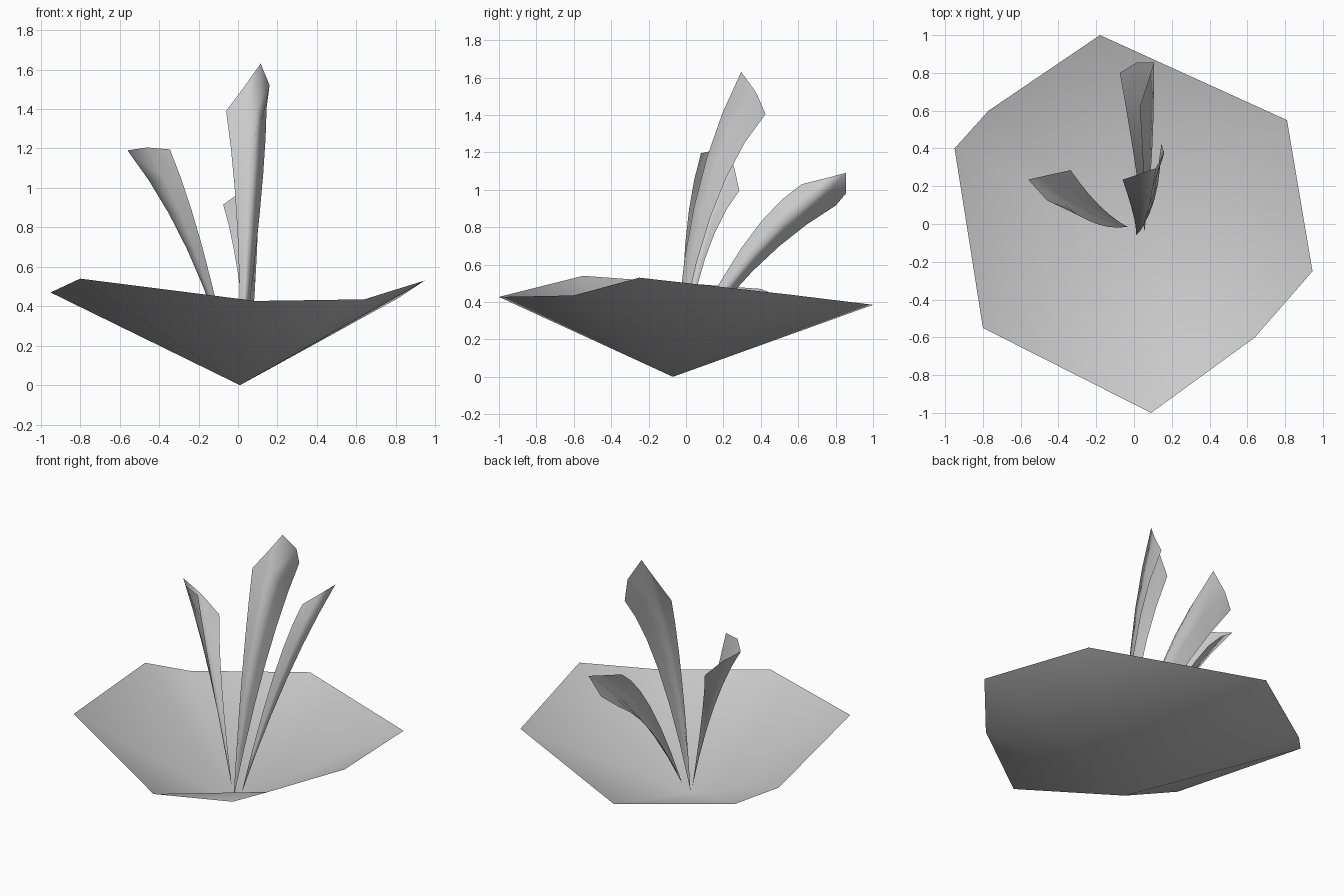
import bpy
import bmesh
from mathutils import Vector

if "Cube" in bpy.data.objects:
    bpy.data.objects.remove(bpy.data.objects["Cube"])

grey = bpy.data.materials.new("plain_grey")
grey.diffuse_color = (0.6, 0.6, 0.6, 1)
grey.use_nodes = True
grey.node_tree.nodes["Principled BSDF"].inputs["Base Color"].default_value = grey.diffuse_color


def finish(name, bm):
    """Turn a bmesh into a smooth shaded object."""
    bmesh.ops.remove_doubles(bm, verts=bm.verts, dist=0.0005)
    for f in bm.faces:
        f.smooth = True
    mesh = bpy.data.meshes.new(name)
    bm.to_mesh(mesh)
    bm.free()
    mesh.materials.append(grey)
    obj = bpy.data.objects.new(name, mesh)
    bpy.context.collection.objects.link(obj)
    return obj


def bezier(a, b, c, t):
    return a * (1 - t) ** 2 + b * 2 * t * (1 - t) + c * t * t


def petal(name, base, bends, tips, steps=6):
    """Folded leaf: left edge, ridge and right edge curve out of one base point."""
    base = Vector(base)
    bends = [Vector(p) for p in bends]
    tips = [Vector(p) for p in tips]
    bm = bmesh.new()
    rows = []
    for i in range(steps + 1):
        t = i / steps
        left, ridge, right = [bezier(base, b, c, t) for b, c in zip(bends, tips)]
        row = [left, (left + ridge) / 2, ridge, (ridge + right) / 2, right]
        # round the fold a little away from the tip
        push = 0.25 * t * (1 - t) * (ridge - (left + right) / 2)
        row[1] += push
        row[3] += push
        rows.append([bm.verts.new(p) for p in row])
    for r0, r1 in zip(rows, rows[1:]):
        for j in range(4):
            bm.faces.new((r0[j], r0[j + 1], r1[j + 1], r1[j]))
    return finish(name, bm)


# shallow open bowl with an uneven eight-sided rim
rim = [(-0.18, 1.0, 0.385), (-0.77, 0.60, 0.39), (-0.95, 0.40, 0.47),
       (-0.80, -0.55, 0.54), (0.09, -1.0, 0.427), (0.64, -0.60, 0.435),
       (0.945, -0.25, 0.53), (0.81, 0.55, 0.44)]
bm = bmesh.new()
bottom = bm.verts.new((0.01, -0.07, 0))
ring = [bm.verts.new(p) for p in rim]
for a, b in zip(ring, ring[1:] + ring[:1]):
    bm.faces.new((bottom, a, b))
finish("bowl", bm)

# three folded petals rising from the bottom of the bowl
petal("tall_petal", (0.01, -0.06, 0.02),
      [(0.02, 0.0, 0.85), (0.07, -0.03, 1.0), (0.14, 0.08, 1.0)],
      [(-0.06, 0.235, 1.39), (0.115, 0.295, 1.63), (0.145, 0.425, 1.405)]
      )
petal("back_petal", (0.055, -0.04, 0.06),
      [(0.01, 0.33, 0.64), (0.11, 0.33, 0.74), (0.055, 0.30, 0.83)],
      [(-0.075, 0.80, 0.915), (0.105, 0.855, 1.09), (0.03, 0.62, 1.03)])
petal("left_petal", (-0.035, -0.015, 0.07),
      [(-0.18, -0.04, 0.80), (-0.22, 0.05, 0.75), (-0.185, 0.065, 0.72)],
      [(-0.345, 0.08, 1.195), (-0.56, 0.235, 1.19), (-0.335, 0.285, 0.995)])

# round the tips between ridge and edges
for name, left_mid, right_mid in (
        ("tall_petal", (0.03, 0.265, 1.51), (0.16, 0.375, 1.52)),
        ("back_petal", (0.015, 0.855, 0.98), (0.07, 0.74, 1.06)),
        ("left_petal", (-0.46, 0.125, 1.205), (-0.45, 0.26, 1.11))):
    verts = bpy.data.objects[name].data.vertices
    n = len(verts)
    verts[n - 4].co = left_mid
    verts[n - 2].co = right_mid
